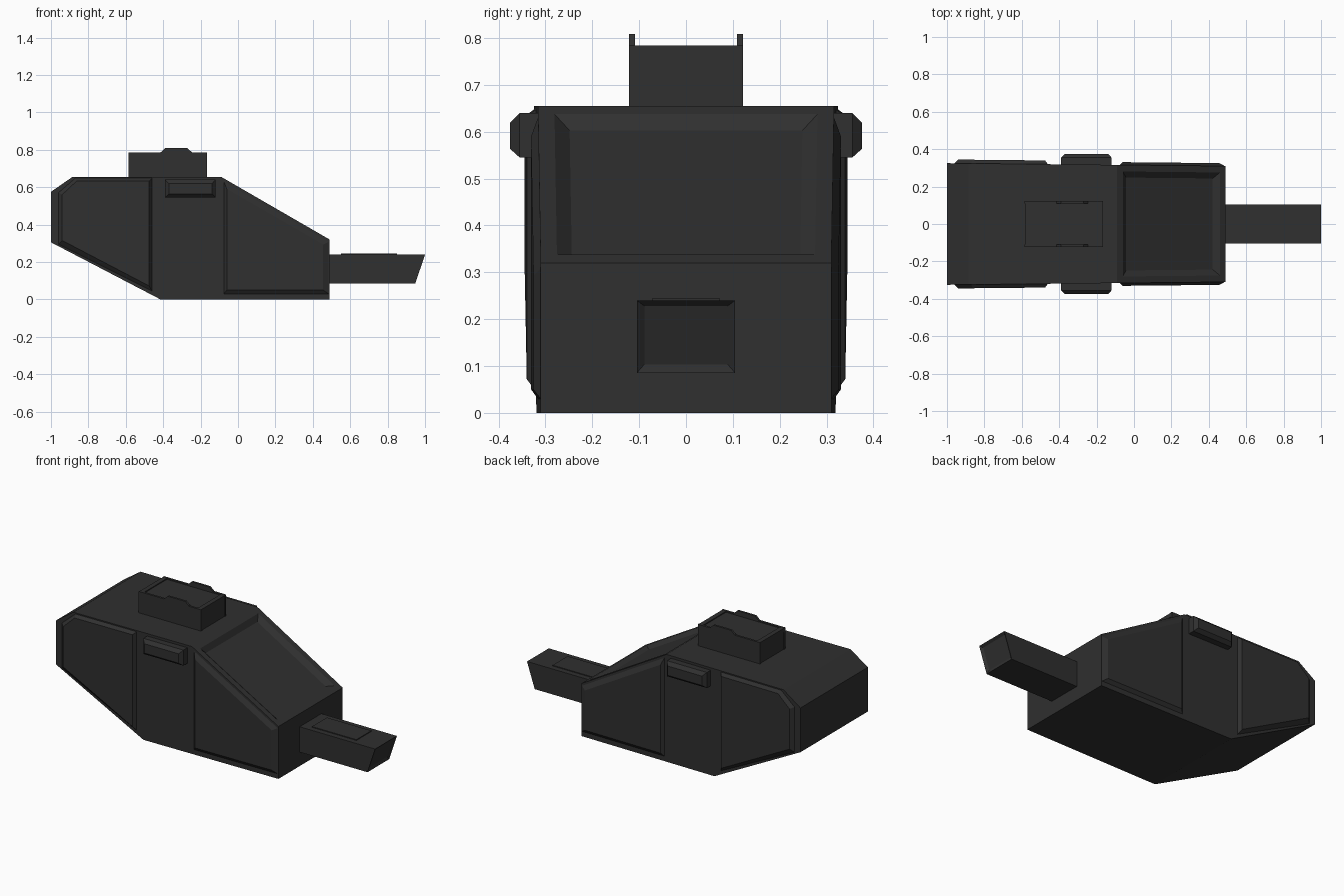
import bpy
import bmesh
from mathutils import Vector

default = bpy.data.objects.get("Cube")
if default:
    bpy.data.objects.remove(default, do_unlink=True)

# Single dark armour paint
paint = bpy.data.materials.new("dark_grey_paint")
colour = (0.029, 0.029, 0.029, 1)
paint.diffuse_color = colour
paint.use_nodes = True
bsdf = paint.node_tree.nodes["Principled BSDF"]
bsdf.inputs["Base Color"].default_value = colour
bsdf.inputs["Roughness"].default_value = 0.8


def half_width(x):
    """Hull half width, narrowing slightly towards the nose."""
    return 0.315 - 0.01 * x


def loft(rings):
    """Closed solid through (x, z, y) rings with equal point counts."""
    bm = bmesh.new()
    loops = [[bm.verts.new((x, y, z)) for x, z, y in ring] for ring in rings]
    bm.faces.new(loops[0])
    bm.faces.new(loops[-1][::-1])
    for a, b in zip(loops, loops[1:]):
        for i in range(len(a)):
            j = (i + 1) % len(a)
            bm.faces.new((a[i], b[i], b[j], a[j]))
    bmesh.ops.recalc_face_normals(bm, faces=bm.faces)
    return bm


def flat_ring(outline, y):
    return [(x, z, y) for x, z in outline]


def rect(x0, x1, z0, z1):
    return [(x0, z0), (x1, z0), (x1, z1), (x0, z1)]


def recess(bm, direction, rim, slope, depth):
    """Sink the face that points most nearly along a direction."""
    bm.normal_update()
    face = max(bm.faces, key=lambda f: f.normal.dot(Vector(direction).normalized()))
    if rim:
        bmesh.ops.inset_individual(bm, faces=[face], thickness=rim, use_even_offset=True)
    bmesh.ops.inset_individual(bm, faces=[face], thickness=slope, depth=-depth,
                               use_even_offset=True)


def finish(bm, name, mirror=False):
    bmesh.ops.recalc_face_normals(bm, faces=bm.faces)
    mesh = bpy.data.meshes.new(name)
    bm.to_mesh(mesh)
    bm.free()
    mesh.materials.append(paint)
    obj = bpy.data.objects.new(name, mesh)
    bpy.context.collection.objects.link(obj)
    if mirror:
        mod = obj.modifiers.new("Mirror", "MIRROR")
        mod.use_axis = (False, True, False)
    return obj


# Wedge-shaped hull with a sunken sloping front plate
profile = [(-1, 0.305), (-1, 0.575), (-0.885, 0.655), (-0.09, 0.655),
           (0.49, 0.32), (0.49, 0), (-0.415, 0)]
hull = loft([[(x, z, s * half_width(x)) for x, z in profile] for s in (-1, 1)])
recess(hull, (0.5, 0, 0.866), 0.035, 0.032, 0.022)
finish(hull, "hull")

# Raised rear side panels
rear_base = [(-0.96, 0.295), (-0.96, 0.57), (-0.87, 0.648), (-0.46, 0.648), (-0.46, 0.045)]
rear_face = [(-0.94, 0.315), (-0.94, 0.56), (-0.862, 0.633), (-0.475, 0.633), (-0.475, 0.072)]
finish(loft([flat_ring(rear_base, 0.3), [(x, z, half_width(x)) for x, z in rear_base],
             [(x, z, half_width(x) + 0.02) for x, z in rear_face]]),
       "rear_side_panel", True)

# Raised front side panels
front_base = [(-0.075, 0.03), (-0.075, 0.63), (0.485, 0.308), (0.485, 0.03)]
front_face = [(-0.06, 0.05), (-0.06, 0.59), (0.455, 0.293), (0.455, 0.05)]
finish(loft([flat_ring(front_base, 0.3), [(x, z, half_width(x)) for x, z in front_base],
             [(x, z, half_width(x) + 0.015) for x, z in front_face]]),
       "front_side_panel", True)

# Bevelled side boxes
box = rect(-0.39, -0.12, 0.545, 0.64)
finish(loft([flat_ring(box, 0.3), flat_ring(box, 0.355),
             flat_ring(rect(-0.37, -0.138, 0.563, 0.62), 0.375)]),
       "side_box", True)

# Roof hatch block and its raised cheek plates
hatch_block = loft([flat_ring(rect(-0.582, -0.168, 0.64, 0.778), y) for y in (-0.115, 0.115)])
finish(hatch_block, "roof_hatch")
cheek = [(-0.585, 0.65), (-0.585, 0.785), (-0.415, 0.785), (-0.39, 0.808),
         (-0.27, 0.808), (-0.245, 0.785), (-0.165, 0.785), (-0.165, 0.65)]
finish(loft([flat_ring(cheek, y) for y in (0.109, 0.122)]), "hatch_cheek", True)
for name, x in (("hatch_front_lip", -0.18), ("hatch_rear_lip", -0.57)):
    finish(loft([flat_ring(rect(x - 0.014, x + 0.014, 0.76, 0.784), y)
                 for y in (-0.112, 0.112)]), name)

# Square gun with a slanted, slightly hollow muzzle
gun = loft([flat_ring([(0.48, 0.085), (0.948, 0.085), (1, 0.24), (0.48, 0.24)], y)
            for y in (-0.105, 0.105)])
recess(gun, (1, 0, -0.3), 0, 0.016, 0.01)
finish(gun, "gun_barrel")
finish(loft([flat_ring(rect(0.55, 0.85, 0.235, 0.245), y) for y in (-0.072, 0.072)]),
       "gun_top_plate")
